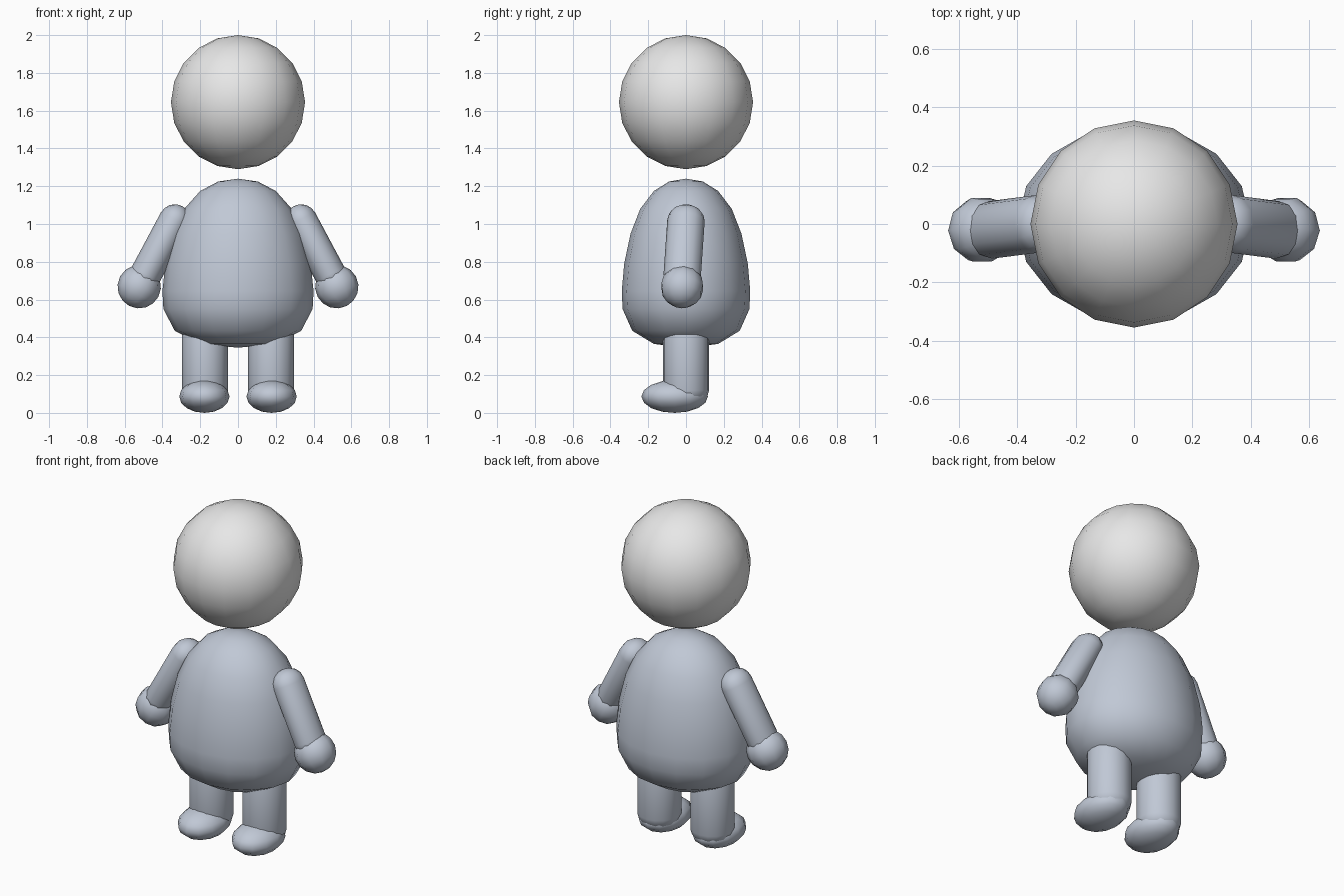
import bpy, bmesh, math
from mathutils import Matrix, Vector

old = bpy.data.objects.get("Cube")
if old:
    bpy.data.objects.remove(old, do_unlink=True)


def material(name, rgb):
    mat = bpy.data.materials.new(name)
    mat.use_nodes = True
    mat.diffuse_color = (*rgb, 1)
    mat.node_tree.nodes["Principled BSDF"].inputs["Base Color"].default_value = (*rgb, 1)
    return mat


light_grey = material("light grey", (0.8, 0.8, 0.8))
blue_grey = material("blue grey", (0.53, 0.58, 0.67))


def lathe(name, profile, segments, mat, matrix=Matrix(), squash=1.0):
    """Revolve (radius, height) points, pole to pole, around local z."""
    bm = bmesh.new()
    verts = [bm.verts.new((r, 0, z)) for r, z in profile]
    edges = [bm.edges.new(pair) for pair in zip(verts, verts[1:])]
    bmesh.ops.spin(bm, geom=verts + edges, cent=(0, 0, 0), axis=(0, 0, 1),
                   angle=math.tau, steps=segments, use_duplicate=False)
    bmesh.ops.remove_doubles(bm, verts=bm.verts, dist=0.0005)
    bmesh.ops.scale(bm, vec=(1, squash, 1), verts=bm.verts)
    bm.transform(matrix)
    bmesh.ops.recalc_face_normals(bm, faces=bm.faces)
    for face in bm.faces:
        face.smooth = True
    mesh = bpy.data.meshes.new(name)
    bm.to_mesh(mesh)
    bm.free()
    mesh.materials.append(mat)
    obj = bpy.data.objects.new(name, mesh)
    bpy.context.collection.objects.link(obj)
    return obj


def arc(radius, height, start, end, steps, centre=0.0):
    """Profile points on an ellipse, angle measured from straight up."""
    angles = [math.radians(start + (end - start) * i / steps) for i in range(steps + 1)]
    return [(radius * math.sin(a), centre + height * math.cos(a)) for a in angles]


def ball(name, centre, size, segments, rings, mat, turn=Matrix()):
    matrix = Matrix.Translation(centre) @ turn @ Matrix.Diagonal((*size, 1))
    return lathe(name, arc(1, 1, 0, 180, rings), segments, mat, matrix)


def capsule(name, top, bottom, radius, cap, segments, squash=1.0):
    """Round-ended limb between two cap centres."""
    top, bottom = Vector(top), Vector(bottom)
    w = (top - bottom).normalized()
    u = Vector((0, 1, 0)).cross(w).normalized()
    v = w.cross(u)
    turn = Matrix((u, v, w)).transposed().to_4x4()
    length = (top - bottom).length
    profile = arc(radius, cap, 0, 90, 4, length) + arc(radius, cap, 90, 180, 4)
    lathe(name, profile, segments, blue_grey, Matrix.Translation(bottom) @ turn, squash)
    return turn


# Head and egg-shaped body
ball("head", (0, 0, 1.645), (0.355, 0.355, 0.355), 16, 10, light_grey)
body_profile = [(0, 1.24), (0.105, 1.225), (0.2, 1.175), (0.285, 1.08), (0.345, 0.95),
                (0.385, 0.79), (0.4, 0.645), (0.395, 0.55), (0.335, 0.435),
                (0.2, 0.365), (0, 0.345)]
lathe("body", body_profile, 16, blue_grey, squash=0.85)

# Limbs, built once per side
for side, s in (("left", 1), ("right", -1)):
    tilt = capsule(side + "_arm", (s * 0.335, 0, 1.02), (s * 0.49, -0.02, 0.73),
                   0.084, 0.085, 12, 1.18)
    ball(side + "_hand", (s * 0.523, -0.02, 0.668), (0.115, 0.115, 0.115),
         10, 8, blue_grey, tilt)
    capsule(side + "_leg", (s * 0.175, 0, 0.42), (s * 0.175, 0, 0.12),
            0.122, 0.085, 16)
    ball(side + "_foot", (s * 0.178, -0.06, 0.087), (0.133, 0.176, 0.087),
         12, 8, blue_grey)
